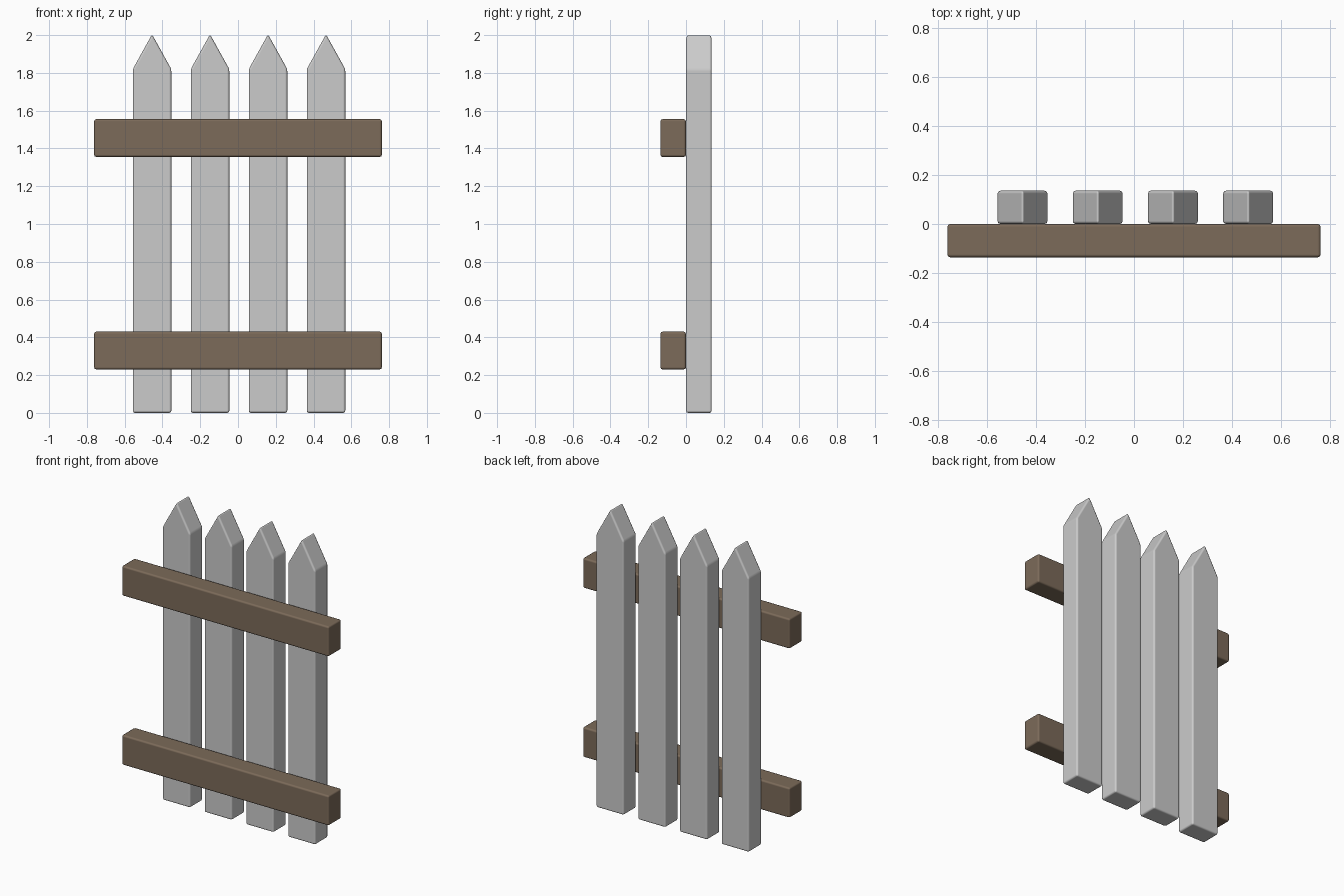
import bpy

if "Cube" in bpy.data.objects:
    bpy.data.objects.remove(bpy.data.objects["Cube"])

BEVEL = 0.012

brown = bpy.data.materials.new("dark_wood")
brown.diffuse_color = (0.2, 0.145, 0.1, 1)
brown.use_nodes = True
brown.node_tree.nodes["Principled BSDF"].inputs["Base Color"].default_value = brown.diffuse_color


def board(name, profile, y0, y1, material=None):
    """Extrude an (x, z) outline from y0 to y1 and soften its edges."""
    n = len(profile)
    verts = [(x, y, z) for y in (y0, y1) for x, z in profile]
    faces = [tuple(range(n)), tuple(reversed(range(n, 2 * n)))]
    faces += [((i + 1) % n, i, i + n, (i + 1) % n + n) for i in range(n)]
    mesh = bpy.data.meshes.new(name)
    mesh.from_pydata(verts, [], faces)
    mesh.shade_smooth()
    obj = bpy.data.objects.new(name, mesh)
    bpy.context.collection.objects.link(obj)
    bevel = obj.modifiers.new("soft_edges", 'BEVEL')
    bevel.width = BEVEL
    bevel.segments = 2
    bevel.limit_method = 'ANGLE'
    bevel.angle_limit = 0.45
    bevel.harden_normals = True
    if material:
        mesh.materials.append(material)
    return obj


# Pointed upright pickets
for i in range(4):
    x = -0.455 + i * 0.307
    board(f"picket_{i + 1}",
          [(x - 0.102, 0), (x + 0.102, 0), (x + 0.102, 1.82),
           (x, 2.004), (x - 0.102, 1.82)], 0.0, 0.136)

# Horizontal rails across the front
for name, z in (("lower_rail", 0.23), ("upper_rail", 1.355)):
    board(name, [(-0.762, z), (0.762, z), (0.762, z + 0.2), (-0.762, z + 0.2)],
          -0.136, 0.0, brown)
